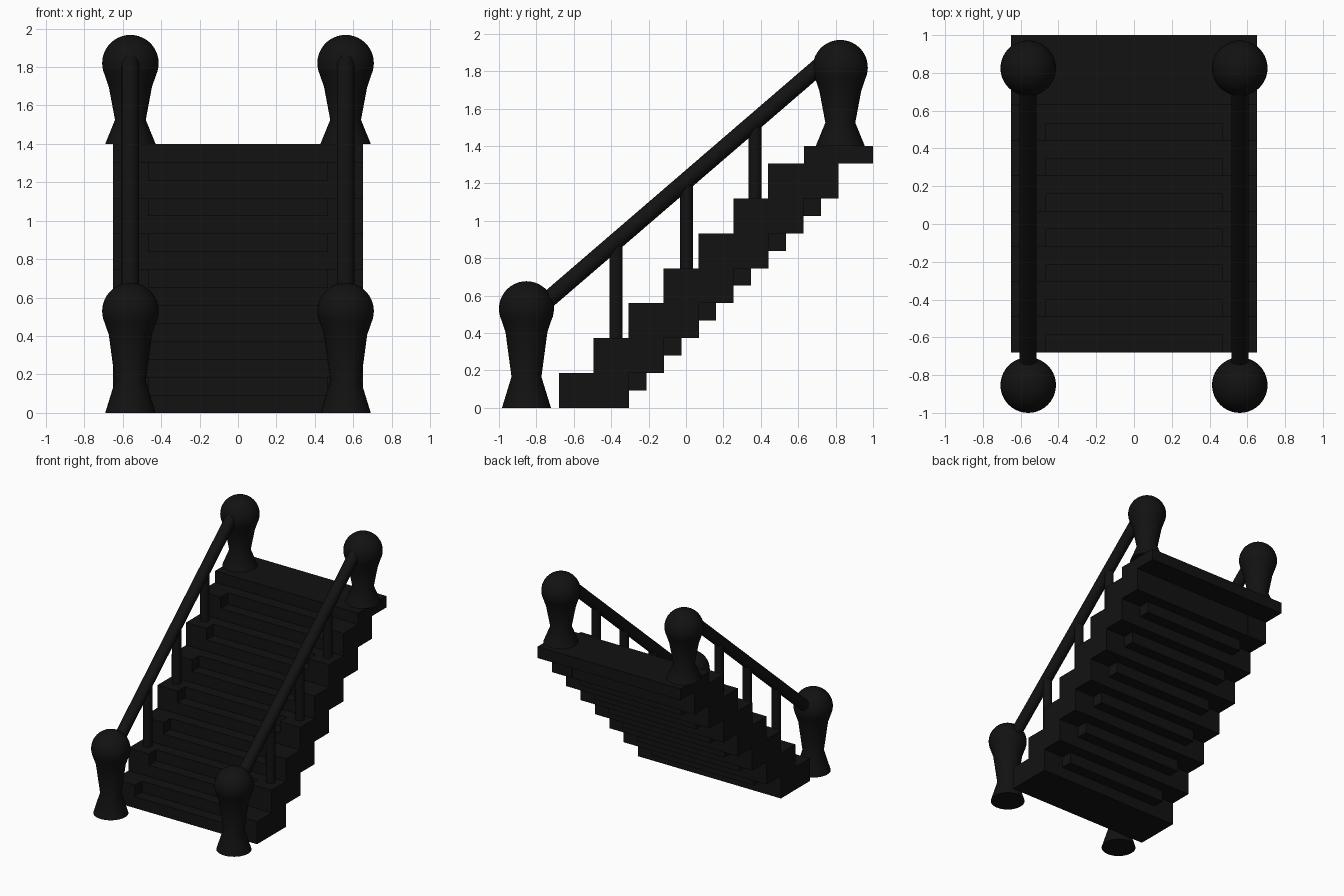
import bpy, math
from mathutils import Vector

if "Cube" in bpy.data.objects:
    bpy.data.objects.remove(bpy.data.objects["Cube"])

dark = bpy.data.materials.new("dark_paint")
dark.diffuse_color = (0.006, 0.006, 0.006, 1)
dark.use_nodes = True
dark.node_tree.nodes["Principled BSDF"].inputs["Base Color"].default_value = dark.diffuse_color

STEP = 0.0933            # rise and run of one tread
FRONT, DEPTH = -0.68, 0.375
SIDE_X = 0.56            # centre line of the side blocks and railings


def box(name, x0, x1, y0, y1, z0, z1):
    bpy.ops.mesh.primitive_cube_add(size=1, location=((x0 + x1) / 2, (y0 + y1) / 2, (z0 + z1) / 2))
    ob = bpy.context.object
    ob.name = name
    ob.scale = (x1 - x0, y1 - y0, z1 - z0)
    ob.data.materials.append(dark)


def rod(name, a, b, r):
    a, b = Vector(a), Vector(b)
    d = b - a
    bpy.ops.mesh.primitive_cylinder_add(vertices=32, radius=r, depth=d.length, location=(a + b) / 2,
                                        rotation=d.to_track_quat('Z', 'Y').to_euler())
    ob = bpy.context.object
    ob.name = name
    ob.data.materials.append(dark)
    bpy.ops.object.shade_smooth_by_angle(angle=math.radians(35))


def lathe(name, profile, x, y, seg=40):
    verts, faces = [], []
    for r, z in profile:
        for i in range(seg):
            t = 2 * math.pi * i / seg
            verts.append((r * math.cos(t), r * math.sin(t), z))
    for k in range(len(profile) - 1):
        for i in range(seg):
            j = (i + 1) % seg
            faces.append((k * seg + i, k * seg + j, (k + 1) * seg + j, (k + 1) * seg + i))
    faces.append(tuple(reversed(range(seg))))
    faces.append(tuple(range(len(verts) - seg, len(verts))))
    me = bpy.data.meshes.new(name)
    me.from_pydata(verts, [], faces)
    ob = bpy.data.objects.new(name, me)
    bpy.context.collection.objects.link(ob)
    ob.location = (x, y, 0)
    me.materials.append(dark)
    bpy.ops.object.select_all(action='DESELECT')
    ob.select_set(True)
    bpy.context.view_layer.objects.active = ob
    bpy.ops.object.shade_smooth_by_angle(angle=math.radians(35))


def post_profile(base, neck, ball):
    # flared foot, narrow neck, widening shaft, ball top
    pts = [(0.131, base), (0.08, neck), (0.112, ball - 0.125)]
    for i in range(15):
        a = math.radians(-25 + i * 114 / 14)
        pts.append((0.147 * math.cos(a), ball + 0.147 * math.sin(a)))
    return pts


# treads between the side blocks
for j in range(14):
    y0 = FRONT + j * STEP
    box("tread", -0.465, 0.465, y0, min(y0 + DEPTH, 0.813), j * STEP, (j + 1) * STEP)

# top landing
box("landing", -0.65, 0.65, 0.63, 1.0, 14 * STEP, 1.4)

for s, side in ((-1, "left"), (1, "right")):
    xa, xb = sorted((s * 0.465, s * 0.65))
    # stepped side blocks, two treads high each
    for k in range(7):
        y0 = FRONT + 2 * k * STEP
        box(side + "_side_block", xa, xb, y0, y0 + DEPTH, 2 * k * STEP, 2 * (k + 1) * STEP)
    # newel posts
    x = s * SIDE_X
    lathe(side + "_bottom_post", post_profile(0, 0.166, 0.53), x, -0.853)
    lathe(side + "_top_post", post_profile(1.4, 1.525, 1.82), x, 0.825)
    # handrail and balusters
    rail_z = lambda y: 1.213 + 0.861 * y
    rod(side + "_handrail", (x, -0.77, rail_z(-0.77)), (x, 0.77, rail_z(0.77)), 0.045)
    for y, z in ((-0.374, 0.36), (0.003, 0.73), (0.368, 1.1)):
        rod(side + "_baluster", (x, y, z), (x, y, rail_z(y)), 0.035)
